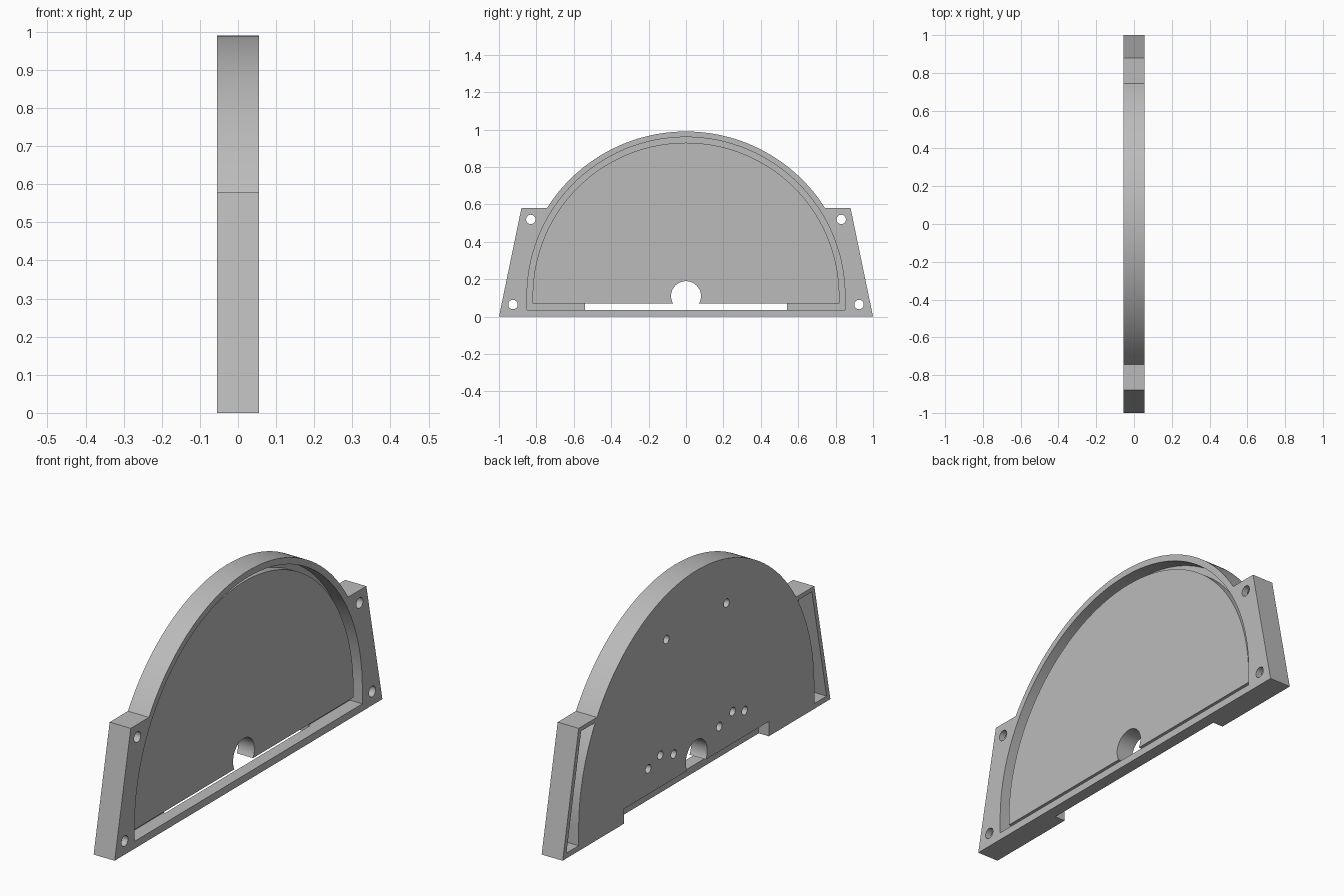
import bpy
import bmesh
import math

if "Cube" in bpy.data.objects:
    bpy.data.objects.remove(bpy.data.objects["Cube"], do_unlink=True)

HALF = 0.055        # half of the housing thickness
OUT = 0.1           # overshoot for cutters
CENTRE_Z = 0.11     # shared centre of all arcs
GROOVE_X = -0.01    # floor of the groove
PLATE_X = 0.03      # face of the raised plate

grey = bpy.data.materials.new("plain_grey")
grey.use_nodes = True
colour = (0.5, 0.5, 0.5, 1)
grey.diffuse_color = colour
grey.node_tree.nodes["Principled BSDF"].inputs["Base Color"].default_value = colour


def arc(radius, start, end, steps=96):
    return [(radius * math.cos(start + (end - start) * i / steps),
             CENTRE_Z + radius * math.sin(start + (end - start) * i / steps))
            for i in range(steps + 1)]


def dome(radius, bottom):
    """Half circle with straight sides down to a flat base."""
    return arc(radius, 0, math.pi) + [(-radius, bottom), (radius, bottom)]


def circle(y, z, radius, steps=32):
    return [(y + radius * math.cos(math.tau * i / steps),
             z + radius * math.sin(math.tau * i / steps)) for i in range(steps)]


def extrude(name, profile, x0, x1):
    """Extrude a (y, z) profile along x."""
    bm = bmesh.new()
    face = bm.faces.new([bm.verts.new((x0, y, z)) for y, z in profile])
    geom = bmesh.ops.extrude_face_region(bm, geom=[face])["geom"]
    moved = [v for v in geom if isinstance(v, bmesh.types.BMVert)]
    bmesh.ops.translate(bm, verts=moved, vec=(x1 - x0, 0, 0))
    bmesh.ops.recalc_face_normals(bm, faces=bm.faces)
    mesh = bpy.data.meshes.new(name)
    bm.to_mesh(mesh)
    bm.free()
    mesh.materials.append(grey)
    obj = bpy.data.objects.new(name, mesh)
    bpy.context.collection.objects.link(obj)
    return obj


def combine(target, tool, operation="DIFFERENCE"):
    mod = target.modifiers.new("shape", "BOOLEAN")
    mod.operation = operation
    mod.solver = "EXACT"
    mod.object = tool
    bpy.context.view_layer.objects.active = target
    bpy.ops.object.modifier_apply(modifier=mod.name)
    bpy.data.objects.remove(tool, do_unlink=True)


# Housing: arch with a sloping mounting ear on each side
RIM = 0.88
ear_angle = math.asin((0.58 - CENTRE_Z) / RIM)
outline = [(-1, 0), (1, 0), (0.88, 0.58)]
outline += arc(RIM, ear_angle, math.pi - ear_angle)
outline += [(-0.88, 0.58)]
housing = extrude("housing", outline, -HALF, HALF)

# Recess with a raised plate, leaving a groove around it
combine(housing, extrude("recess", dome(0.85, 0.035), GROOVE_X, OUT))
combine(housing, extrude("plate", dome(0.82, 0.07), GROOVE_X - 0.02, PLATE_X), "UNION")

# Notch in the back of the base, opening the slot below the plate
notch = [(-0.54, -OUT), (0.54, -OUT), (0.54, 0.07), (-0.54, 0.07)]
combine(housing, extrude("notch", notch, -OUT, GROOVE_X + 0.008))

# Central opening, flat where it meets the base strip
opening = [(y, max(z, 0.036)) for y, z in circle(0, CENTRE_Z, 0.08, 48)]
combine(housing, extrude("opening", opening, -OUT, OUT))

for side in (-1, 1):
    # Hollow back of each ear
    top_angle = math.asin((0.56 - CENTRE_Z) / RIM)
    pocket = arc(RIM, 0, top_angle, 32) + [(0.862, 0.56), (0.972, 0.025), (RIM, 0.025)]
    pocket = [(side * y, z) for y, z in pocket]
    combine(housing, extrude("pocket", pocket, -OUT, 0.025))
    # Screw holes through the ears
    for y, z in ((0.83, 0.52), (0.925, 0.065)):
        combine(housing, extrude("screw_hole", circle(side * y, z, 0.025), -OUT, OUT))
    # Blind holes in the back
    for y, z in ((0.225, 0.75), (0.17, 0.187), (0.27, 0.22), (0.36, 0.19)):
        combine(housing, extrude("blind_hole", circle(side * y, z, 0.02, 24), -OUT, -0.025))

bpy.ops.object.select_all(action="DESELECT")
housing.select_set(True)
bpy.context.view_layer.objects.active = housing
bpy.ops.object.shade_smooth_by_angle(angle=math.radians(30))
